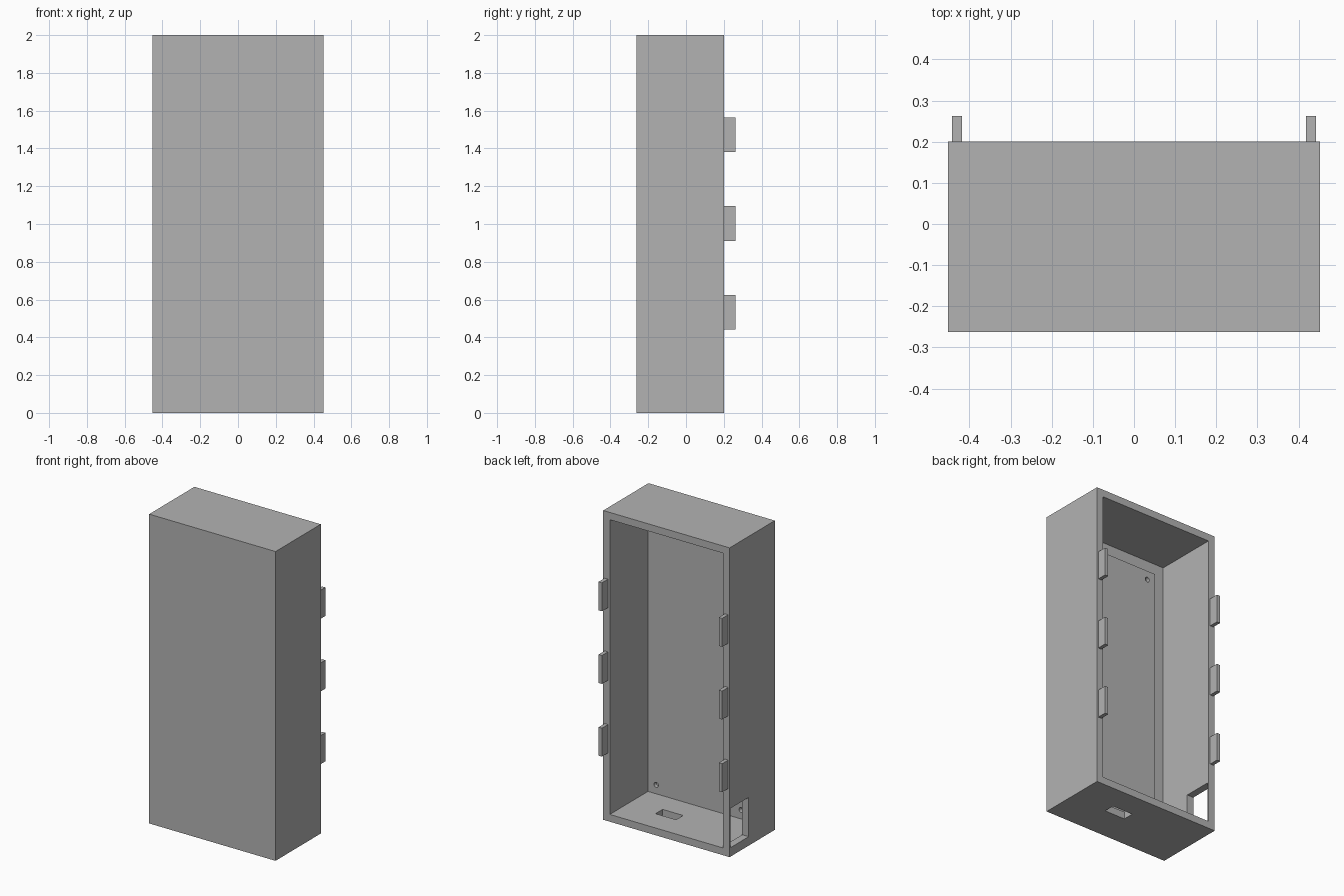
import bpy
import bmesh
from mathutils import Matrix, Vector

if "Cube" in bpy.data.objects:
    bpy.data.objects.remove(bpy.data.objects["Cube"], do_unlink=True)

grey = bpy.data.materials.new("plain grey")
grey.use_nodes = True
colour = (0.45, 0.45, 0.45, 1)
grey.diffuse_color = colour
grey.node_tree.nodes["Principled BSDF"].inputs["Base Color"].default_value = colour

# Main dimensions
HALF_W, FRONT, BACK, HEIGHT = 0.452, -0.262, 0.2, 2.0
WALL = 0.047
INNER = HALF_W - WALL


def finish(name, bm):
    mesh = bpy.data.meshes.new(name)
    bm.to_mesh(mesh)
    bm.free()
    mesh.materials.append(grey)
    obj = bpy.data.objects.new(name, mesh)
    bpy.context.collection.objects.link(obj)
    return obj


def box(name, low, high):
    low, high = Vector(low), Vector(high)
    bm = bmesh.new()
    place = Matrix.Translation((low + high) / 2) @ Matrix.Diagonal((*(high - low), 1))
    bmesh.ops.create_cube(bm, size=1, matrix=place)
    return finish(name, bm)


def peg(name, x, y, z, radius, depth):
    bm = bmesh.new()
    place = Matrix.Translation((x, y, z)) @ Matrix.Rotation(1.5708, 4, "X")
    bmesh.ops.create_cone(bm, cap_ends=True, segments=24, radius1=radius,
                          radius2=radius, depth=depth, matrix=place)
    return finish(name, bm)


def cut(target, cutter):
    cutter.hide_render = True
    mod = target.modifiers.new("cut", "BOOLEAN")
    mod.operation = "DIFFERENCE"
    mod.solver = "EXACT"
    mod.object = cutter
    bpy.context.view_layer.objects.active = target
    bpy.ops.object.modifier_apply(modifier=mod.name)
    bpy.data.objects.remove(cutter, do_unlink=True)


# Open-backed case
case = box("case", (-HALF_W, FRONT, 0), (HALF_W, BACK, HEIGHT))
cut(case, box("cavity_cutter", (-INNER, FRONT + WALL, WALL),
              (INNER, BACK + 0.1, HEIGHT - WALL)))

# Slot through the floor and port through the side wall
cut(case, box("floor_slot_cutter", (0.045, -0.035, -0.1), (0.192, 0.037, 0.1)))
cut(case, box("side_port_cutter", (-HALF_W - 0.1, 0.005, 0.058),
              (-INNER + 0.05, 0.191, 0.312)))

# Raised mounting panel against the inside of the front wall
GAP, RAISE, INSET = 0.085, 0.025, 0.058
left, right = INNER, -INNER + GAP
bottom, top = WALL, HEIGHT - WALL - GAP
face = FRONT + WALL + RAISE
panel = box("mounting_panel", (right, face - RAISE, bottom), (left, face, top))
for x in (right + INSET, left - INSET):
    for z in (bottom + INSET, top - INSET):
        cut(panel, peg("screw_hole_cutter", x, face, z, 0.016, 4 * RAISE))

# Three clip tabs on each back edge
for side, label in ((-1, "right"), (1, "left")):
    for i in range(3):
        z = 0.533 + 0.47 * i
        x1, x2 = sorted((side * 0.418, side * 0.442))
        box(f"{label}_tab_{i + 1}", (x1, BACK, z - 0.092), (x2, 0.262, z + 0.092))
